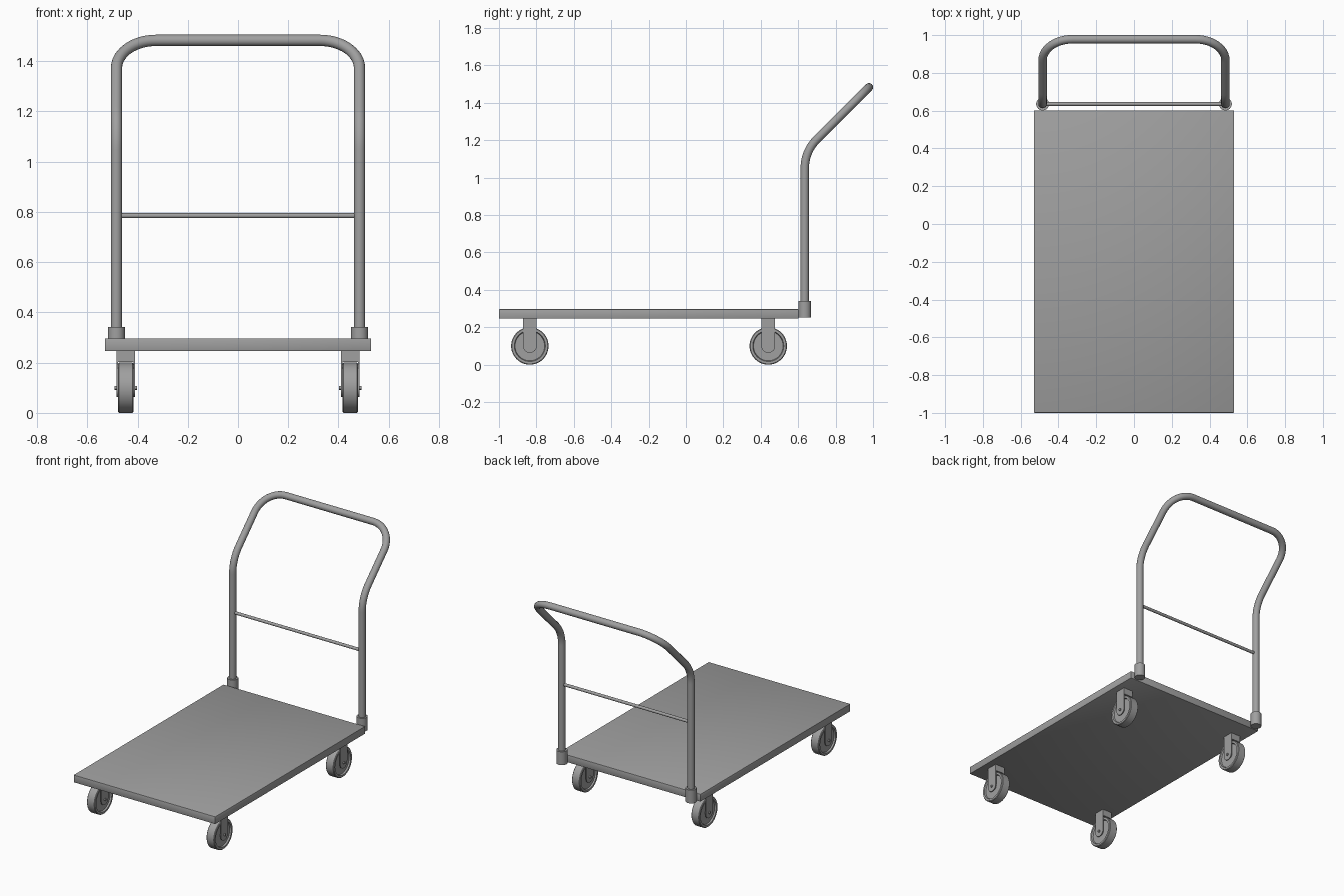
import bpy, bmesh, math
from mathutils import Vector, Matrix

cube = bpy.data.objects.get("Cube")
if cube:
    bpy.data.objects.remove(cube, do_unlink=True)

GREY = (0.35, 0.35, 0.35, 1)
grey = bpy.data.materials.new("grey_metal")
grey.use_nodes = True
grey.diffuse_color = GREY
grey.node_tree.nodes["Principled BSDF"].inputs["Base Color"].default_value = GREY


def finish(name, bm, smooth=True):
    """Turn a bmesh into a grey object."""
    bmesh.ops.recalc_face_normals(bm, faces=bm.faces)
    mesh = bpy.data.meshes.new(name)
    bm.to_mesh(mesh)
    bm.free()
    mesh.materials.append(grey)
    obj = bpy.data.objects.new(name, mesh)
    bpy.context.collection.objects.link(obj)
    if smooth:
        bpy.ops.object.select_all(action="DESELECT")
        obj.select_set(True)
        bpy.context.view_layer.objects.active = obj
        bpy.ops.object.shade_smooth_by_angle(angle=math.radians(35))
    return obj


def box(name, low, high, bevel=0):
    low, high = Vector(low), Vector(high)
    bm = bmesh.new()
    bmesh.ops.create_cube(bm, size=1, matrix=Matrix.Translation((low + high) / 2)
                          @ Matrix.Diagonal((*(high - low), 1)))
    if bevel:
        bmesh.ops.bevel(bm, geom=bm.edges[:], offset=bevel, segments=2,
                        profile=0.5, affect="EDGES")
    return finish(name, bm, bevel > 0)


def lathe(name, centre, profile, axis="Z", steps=48):
    """Spin (radius, height) points around an axis through centre."""
    bm = bmesh.new()
    verts = [bm.verts.new((r, 0, h)) for r, h in profile]
    edges = [bm.edges.new(pair) for pair in zip(verts, verts[1:])]
    bmesh.ops.spin(bm, geom=verts + edges, cent=(0, 0, 0), axis=(0, 0, 1),
                   angle=math.tau, steps=steps, use_duplicate=False)
    bmesh.ops.remove_doubles(bm, verts=bm.verts, dist=0.0001)
    if axis == "X":
        bmesh.ops.rotate(bm, verts=bm.verts, matrix=Matrix.Rotation(math.pi / 2, 3, "Y"))
    bmesh.ops.translate(bm, verts=bm.verts, vec=centre)
    return finish(name, bm)


def rod(name, centre, radius, length, axis="X", steps=24):
    h = length / 2
    return lathe(name, centre, [(0, -h), (radius, -h), (radius, h), (0, h)], axis, steps)


def fillet(before, corner, after, setback, steps=12):
    """Arc points that round a corner, starting a setback away from it."""
    u, v = (before - corner).normalized(), (after - corner).normalized()
    half = u.angle(v) / 2
    centre = corner + (u + v).normalized() * setback / math.cos(half)
    a, b = corner + u * setback - centre, corner + v * setback - centre
    sweep = a.angle(b)
    return [centre + (a * math.sin(sweep * (1 - i / steps)) + b * math.sin(sweep * i / steps))
            / math.sin(sweep) for i in range(steps + 1)]


# Deck
DECK_BOTTOM, DECK_TOP = 0.246, 0.297
box("deck", (-0.53, -1, DECK_BOTTOM), (0.53, 0.602, DECK_TOP), 0.004)

# Bent push handle
POST_X, POST_Y = 0.484, 0.635
left = [Vector((POST_X, POST_Y, 0.27)), Vector((POST_X, POST_Y, 1.14)),
        Vector((POST_X, 0.978, 1.483))]
corners = left + [Vector((-p.x, p.y, p.z)) for p in reversed(left)]
path = [corners[0]]
for i, setback in enumerate((0.09, 0.157, 0.157, 0.09), 1):
    path += fillet(corners[i - 1], corners[i], corners[i + 1], setback)
path.append(corners[-1])

curve = bpy.data.curves.new("push_handle_path", "CURVE")
curve.dimensions = "3D"
curve.bevel_depth = 0.0225
curve.bevel_resolution = 6
curve.use_fill_caps = True
spline = curve.splines.new("POLY")
spline.points.add(len(path) - 1)
for point, place in zip(spline.points, path):
    point.co = (*place, 1)
helper = bpy.data.objects.new("handle_helper", curve)
bpy.context.collection.objects.link(helper)
bpy.context.view_layer.update()
tube = bmesh.new()
tube.from_mesh(helper.evaluated_get(bpy.context.evaluated_depsgraph_get()).to_mesh())
bpy.data.objects.remove(helper, do_unlink=True)
finish("push_handle", tube)

# Cross bar between the posts
rod("cross_bar", (0, POST_Y, 0.785), 0.01, 2 * POST_X)

# Sockets holding the posts
for side, x in (("left", POST_X), ("right", -POST_X)):
    rod(f"{side}_handle_socket", (x, POST_Y, 0.296), 0.034, 0.09, "Z", 32)

# Casters
WHEEL_X, AXLE_Z = 0.447, 0.1
half_wheel = [(0.1, 0.026), (0.096, 0.03), (0.083, 0.03), (0.079, 0.02),
              (0.024, 0.02), (0.022, 0.03), (0, 0.03)]
wheel_profile = [(r, -h) for r, h in reversed(half_wheel)] + half_wheel


def fork_plate(name, x, y):
    """Thin plate with a rounded lower end around the axle."""
    r, thick = 0.037, 0.005
    outline = [(r, DECK_BOTTOM)]
    outline += [(r * math.cos(a), AXLE_Z - r * math.sin(a))
                for a in (math.pi * i / 16 for i in range(17))]
    outline.append((-r, DECK_BOTTOM))
    bm = bmesh.new()
    face = bm.faces.new([bm.verts.new((x - thick / 2, y + dy, z)) for dy, z in outline])
    grown = bmesh.ops.extrude_face_region(bm, geom=[face])["geom"]
    bmesh.ops.translate(bm, vec=(thick, 0, 0),
                        verts=[g for g in grown if isinstance(g, bmesh.types.BMVert)])
    bm.normal_update()
    finish(name, bm)


for end, y in (("front", -0.835), ("back", 0.44)):
    for side, x in (("left", WHEEL_X), ("right", -WHEEL_X)):
        tag = f"{end}_{side}"
        lathe(f"{tag}_wheel", (x, y, AXLE_Z), wheel_profile, "X")
        rod(f"{tag}_axle", (x, y, AXLE_Z), 0.008, 0.088, "X", 16)
        box(f"{tag}_fork_top", (x - 0.035, y - 0.037, 0.202),
            (x + 0.035, y + 0.037, DECK_BOTTOM + 0.002))
        for inner, dx in (("outer", 0.0335), ("inner", -0.0335)):
            fork_plate(f"{tag}_{inner}_fork_plate", x + math.copysign(1, x) * dx, y)
